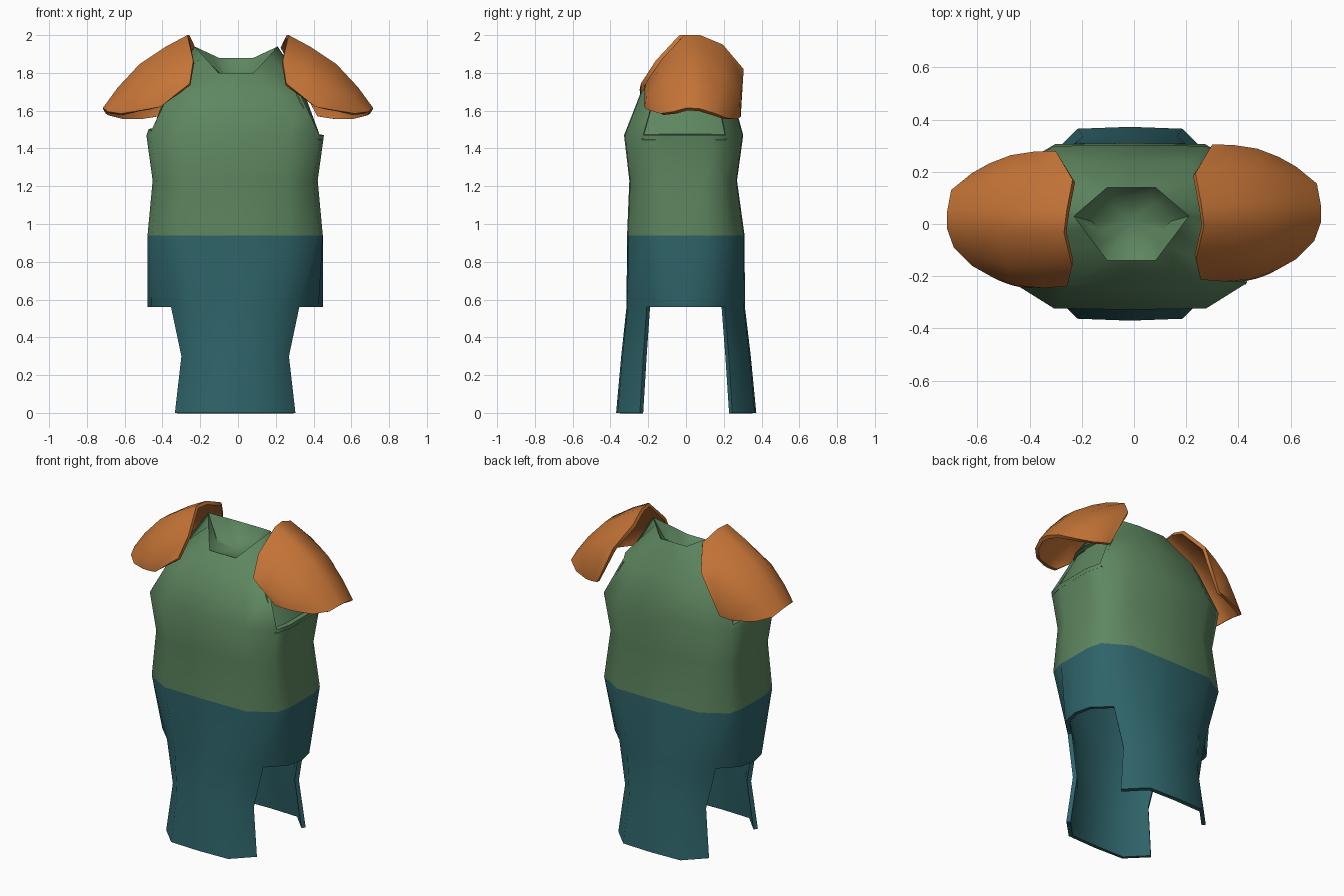
import bpy, bmesh, math
from mathutils import Vector

if "Cube" in bpy.data.objects:
    bpy.data.objects.remove(bpy.data.objects["Cube"])


def material(name, rgb):
    m = bpy.data.materials.new(name)
    m.diffuse_color = (*rgb, 1)
    m.use_nodes = True
    m.node_tree.nodes["Principled BSDF"].inputs["Base Color"].default_value = m.diffuse_color
    return m


green = material("green cloth", (0.112, 0.242, 0.117))
teal = material("teal cloth", (0.027, 0.125, 0.140))
orange = material("orange leather", (0.56, 0.175, 0.038))


def finish(bm, name, mats, thickness, angle):
    me = bpy.data.meshes.new(name)
    bm.to_mesh(me)
    bm.free()
    ob = bpy.data.objects.new(name, me)
    bpy.context.collection.objects.link(ob)
    for m in mats:
        me.materials.append(m)
    mod = ob.modifiers.new("thickness", 'SOLIDIFY')
    mod.thickness = thickness
    mod.offset = -1
    bpy.ops.object.select_all(action='DESELECT')
    ob.select_set(True)
    bpy.context.view_layer.objects.active = ob
    bpy.ops.object.modifier_apply(modifier=mod.name)
    bpy.ops.object.shade_smooth_by_angle(angle=math.radians(angle))
    return ob


def around(q):
    """Full 16-point loop, anticlockwise from +x, from a quarter given side to back."""
    half = q + [(-x, y) for x, y in q[-2::-1]]
    return half + [(x, -y) for x, y in half[-2:0:-1]]


skirt = around([(1, 0), (.95, .34), (.73, .66), (.46, .98), (0, 1)])
body = around([(1, 0), (1, .38), (.95, .69), (.62, .985), (0, 1)])
yoke = around([(1, 0), (.98, .38), (.88, .68), (.58, .985), (0, 1)])
neck = around([(1, 0), (.8, .35), (.6, .69), (.42, 1), (0, 1)])
SHIFT = -0.015

# Tunic: section, height, half width, front depth, back depth
levels = [(skirt, 0, .437, .37, .372), (skirt, .3, .390, .343, .343),
          (skirt, .56, .465, .315, .312), (body, .94, .464, .312, .31),
          (body, 1.23, .437, .30, .27), (body, 1.47, .470, .328, .303),
          (yoke, 1.70, .385, .238, .24)]
bm = bmesh.new()
rings = []
for section, z, hw, yf, yb in levels:
    rings.append([bm.verts.new((SHIFT + x * hw, y * (yb if y > 0 else yf), z))
                  for x, y in section])
# neckline: high at the shoulders, lowest at the front
rings.append([bm.verts.new((-0.01 + x * .22, y * .14 + .03 * (1 - abs(y)),
                            1.94 + abs(y) * ((1.88 if y > 0 else 1.80) - 1.94)))
              for x, y in neck])
# hollow of the neck
rings.append([bm.verts.new((-0.01 + x * .15, y * .10 + .01,
                            1.79 + .02 * (1 - abs(y)) + (.02 if y > 0 else -.015) * abs(y)))
              for x, y in neck])
n = len(body)
arm_faces = {1: [], -1: []}
for j in range(len(rings) - 1):
    for i in range(n):
        k = (i + 1) % n
        side = abs(skirt[i][1]) < .7 and abs(skirt[k][1]) < .7
        if j < 2 and side:        # the skirt is split at the sides
            continue
        f = bm.faces.new((rings[j][i], rings[j][k], rings[j + 1][k], rings[j + 1][i]))
        f.material_index = 1 if j < 3 else 0
        if j == 5 and side:
            arm_faces[1 if skirt[i][0] + skirt[k][0] > 0 else -1].append(f)
mid = bm.verts.new((-.01, .01, 1.765))
for i in range(n):
    bm.faces.new((rings[-1][i], rings[-1][(i + 1) % n], mid))
# slightly recessed arm openings
for s, faces in arm_faces.items():
    for width in (.035, .006):
        bmesh.ops.inset_region(bm, faces=faces, thickness=width, depth=0)
    for v in {v for f in faces for v in f.verts}:
        v.co.x -= s * .022
bmesh.ops.delete(bm, geom=[v for v in bm.verts if not v.link_faces], context='VERTS')
finish(bm, "tunic", [green, teal], .025, 50)

# Shoulder pads: inner rim and outer hem, both running front to back
rim = [(.41, -.235, 1.62), (.255, -.228, 1.745), (.237, -.15, 1.865), (.268, -.025, 2.0),
       (.258, .06, 2.0), (.235, .18, 1.95), (.30, .29, 1.82), (.42, .275, 1.57)]
hem = [(.52, -.205, 1.60), (.62, -.15, 1.585), (.69, -.08, 1.595), (.715, -.01, 1.615),
       (.715, .06, 1.61), (.70, .14, 1.585), (.62, .205, 1.56), (.52, .25, 1.555)]
bulges = [.005, .04, .05, .05, .05, .045, .03, .005]
centre = Vector((.35, .03, 1.62))
ROWS = 4


def shoulder_pad(name, s, dy):
    bm = bmesh.new()
    grid = []
    for r in range(ROWS + 1):
        t = r / ROWS
        row = []
        for a, b, bulge in zip(rim, hem, bulges):
            p = Vector(a).lerp(Vector(b), t)
            p += (p - centre).normalized() * bulge * math.sin(math.pi * t)
            row.append(bm.verts.new((s * p.x, p.y + dy, p.z)))
        grid.append(row)
    for r in range(ROWS):
        for c in range(len(rim) - 1):
            q = [grid[r][c], grid[r + 1][c], grid[r + 1][c + 1], grid[r][c + 1]]
            bm.faces.new(q if s > 0 else q[::-1])
    finish(bm, name, [orange], .022, 60)


shoulder_pad("right_shoulder_pad", 1, 0.015)
shoulder_pad("left_shoulder_pad", -1, -0.01)
